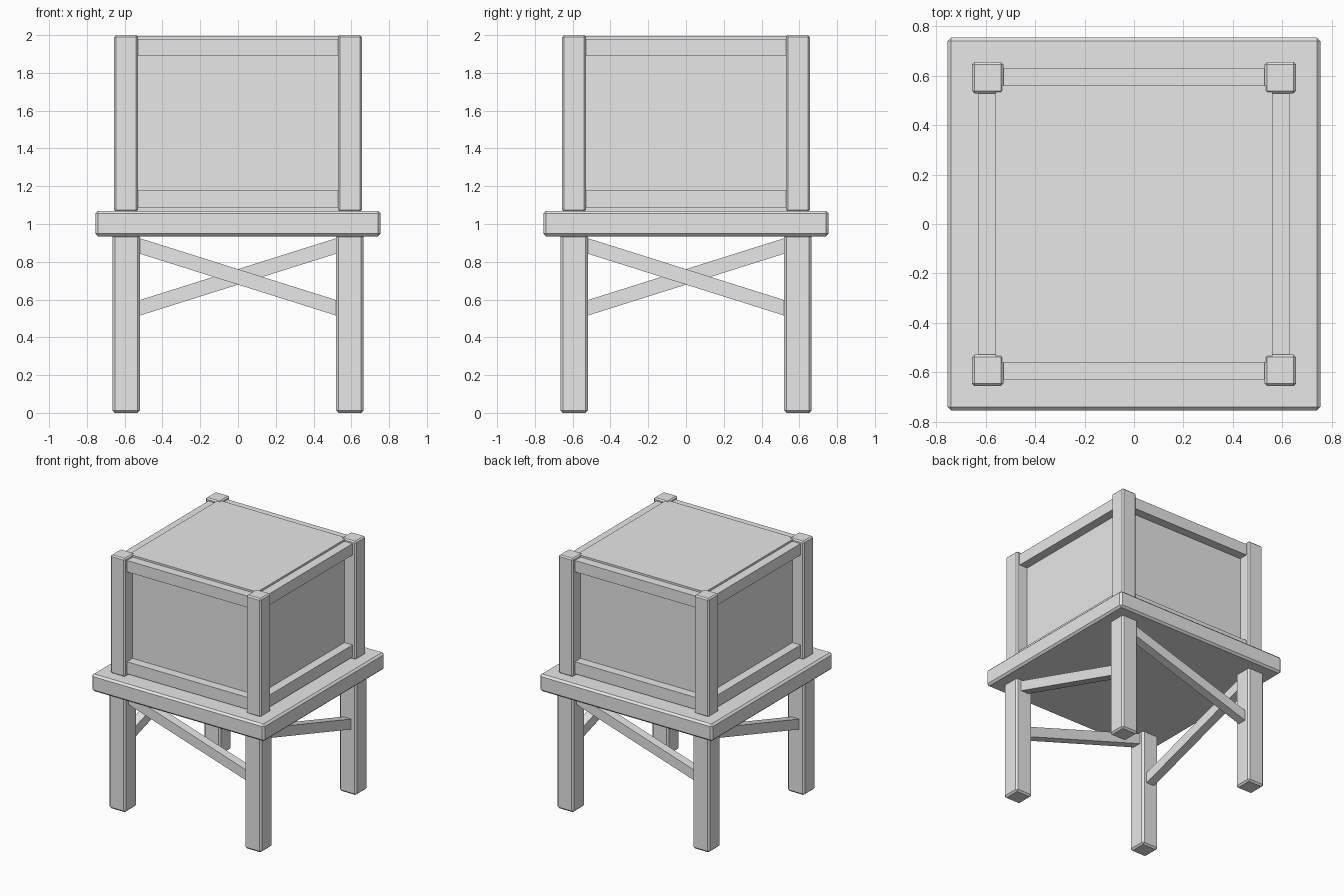
import bpy, bmesh, math
from mathutils import Matrix, Vector

cube = bpy.data.objects.get("Cube")
if cube:
    bpy.data.objects.remove(cube, do_unlink=True)

# Single plain grey for the whole structure
grey = bpy.data.materials.new("plain_grey")
grey.use_nodes = True
grey.diffuse_color = (0.8, 0.8, 0.8, 1)
grey.node_tree.nodes["Principled BSDF"].inputs["Base Color"].default_value = (0.8, 0.8, 0.8, 1)


def block(name, low, high, bevel=0.0, turn=0, shear=0.0):
    """Box between two corners; sheared in z along x, then turned about z."""
    low, high = Vector(low), Vector(high)
    bm = bmesh.new()
    bmesh.ops.create_cube(bm, size=1)
    for v in bm.verts:
        v.co = (low + high) / 2 + v.co * (high - low)
        v.co.z += shear * v.co.x
    if bevel:
        bmesh.ops.bevel(bm, geom=bm.edges[:], offset=bevel, segments=1, affect='EDGES')
    bm.transform(Matrix.Rotation(turn * math.pi / 2, 4, 'Z'))
    mesh = bpy.data.meshes.new(name)
    bm.to_mesh(mesh)
    bm.free()
    mesh.materials.append(grey)
    obj = bpy.data.objects.new(name, mesh)
    bpy.context.collection.objects.link(obj)
    return obj


# Platform and the boarded box on it
block("platform", (-0.755, -0.755, 0.935), (0.755, 0.755, 1.07), 0.015)
block("box_body", (-0.56, -0.56, 1.06), (0.56, 0.56, 1.995))

# Each side repeats by a quarter turn, starting at the front
for turn, side in enumerate(("front", "left", "back", "right")):
    block(side + "_leg", (-0.665, -0.665, 0), (-0.52, -0.665 + 0.145, 0.945), 0.013, turn)
    block(side + "_corner_post", (-0.656, -0.656, 1.065), (-0.529, -0.529, 2), 0.01, turn)
    block(side + "_top_rail", (-0.54, -0.63, 1.89), (0.54, -0.55, 1.98), 0, turn)
    block(side + "_bottom_rail", (-0.54, -0.63, 1.085), (0.54, -0.55, 1.18), 0, turn)
    block(side + "_brace", (-0.55, -0.625, 0.679), (0.55, -0.555, 0.761), 0, turn, -0.315)
